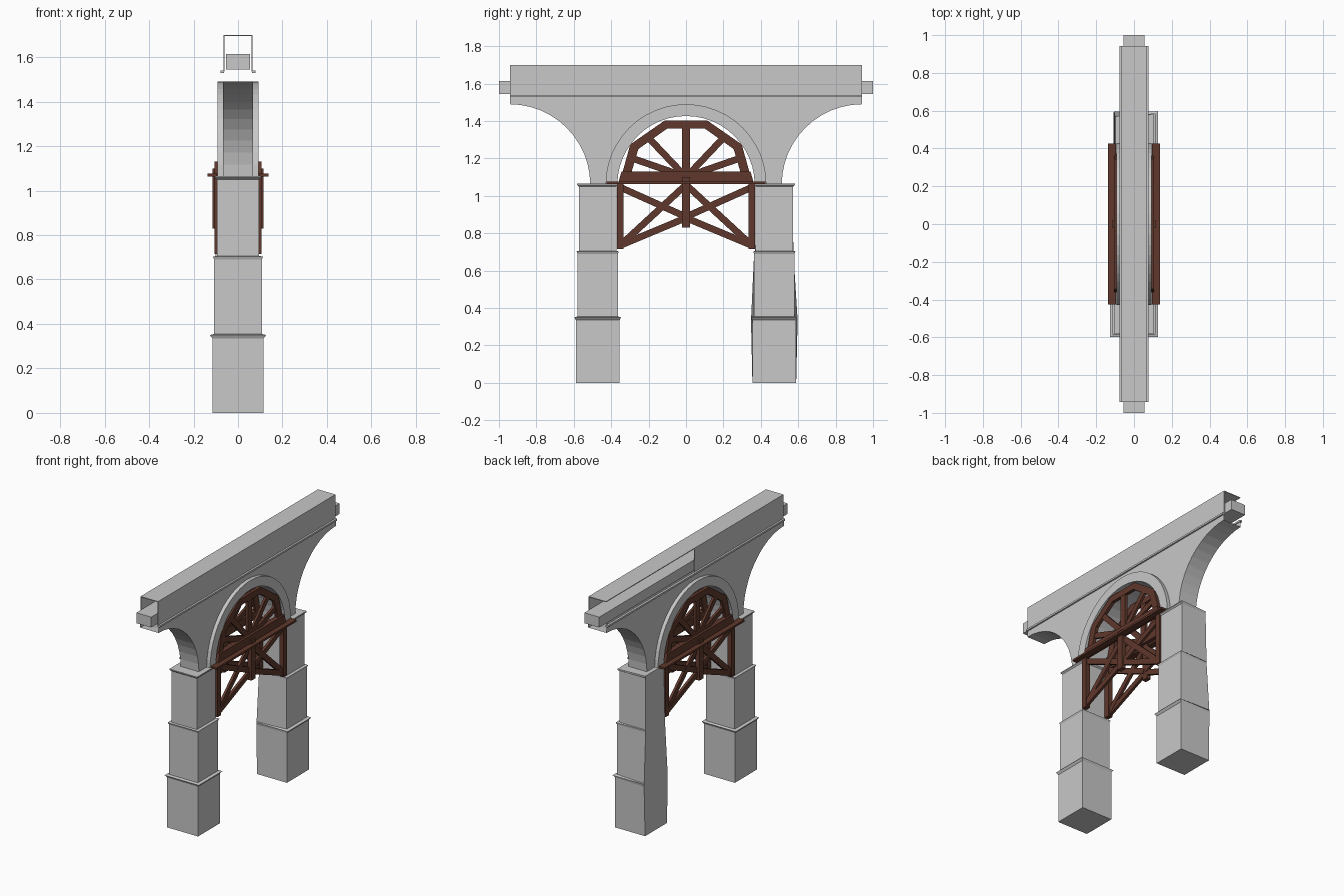
import bpy, math
from mathutils import Vector

if "Cube" in bpy.data.objects:
    bpy.data.objects.remove(bpy.data.objects["Cube"])


def material(name, rgb):
    m = bpy.data.materials.new(name)
    m.diffuse_color = (*rgb, 1)
    m.use_nodes = True
    m.node_tree.nodes["Principled BSDF"].inputs["Base Color"].default_value = m.diffuse_color
    return m


STONE = material("grey stone", (0.58, 0.58, 0.58))
WOOD = material("dark brown wood", (0.115, 0.04, 0.025))


def mesh_object(name, verts, faces, mat):
    me = bpy.data.meshes.new(name)
    me.from_pydata(verts, [], faces)
    me.materials.append(mat)
    me.update()
    ob = bpy.data.objects.new(name, me)
    bpy.context.collection.objects.link(ob)
    return ob


def box(name, x, y, z, mat):
    v = [(a, b, c) for c in z for a, b in ((x[0], y[0]), (x[1], y[0]), (x[1], y[1]), (x[0], y[1]))]
    f = [(3, 2, 1, 0), (4, 5, 6, 7)] + [(i, (i + 1) % 4, (i + 1) % 4 + 4, i + 4) for i in range(4)]
    return mesh_object(name, v, f, mat)


def strip(name, rows, mat):
    """Open surface joining successive rows of points."""
    n = len(rows[0])
    f = [(i * n + j, i * n + j + 1, (i + 1) * n + j + 1, (i + 1) * n + j)
         for i in range(len(rows) - 1) for j in range(n - 1)]
    return mesh_object(name, [p for r in rows for p in r], f, mat)


def plate(name, outline, x0, x1, mat):
    """Outline in (y, z), given thickness along x."""
    n = len(outline)
    v = [(x, y, z) for x in (x0, x1) for y, z in outline]
    f = [tuple(range(n))[::-1], tuple(range(n, 2 * n))]
    f += [(i, (i + 1) % n, (i + 1) % n + n, i + n) for i in range(n)]
    return mesh_object(name, v, f, mat)


def beam(name, a, b, width, x0, x1):
    a, b = Vector(a), Vector(b)
    d = (b - a).normalized() * width / 2
    s = Vector((-d.y, d.x))
    return plate(name, [a + s, a - s, b - s, b + s], x0, x1, WOOD)


def interp(keys, z):
    for (z0, a), (z1, b) in zip(keys, keys[1:]):
        if z <= z1:
            return a + (b - a) * (z - z0) / (z1 - z0)
    return keys[-1][1]


# Stepped piers: (height, half width x, half width y)
LEVELS = [(0, .115, .117), (.335, .115, .117), (.35, .127, .125), (.355, .107, .108),
          (.69, .107, .108), (.703, .113, .113), (.706, .095, .1), (1.05, .095, .1),
          (1.058, .103, .11), (1.065, .103, .11)]
WORN_Y = [(0, .117), (.33, .125), (.70, .102), (1.065, .098)]
WORN_X = [(0, .108), (.35, .106), (.70, .102), (1.065, .097)]


def pier(name, yc, worn):
    v, f = [], []
    for z, hx, hy in LEVELS:
        for sx, sy in ((-1, -1), (1, -1), (1, 1), (-1, 1)):
            plain = worn and sx < 0          # the back left side has lost its mouldings
            x = interp(WORN_X, z) if plain else hx
            y = interp(WORN_Y, z) if plain else hy
            v.append((sx * x, yc + sy * y, z))
    for k in range(len(LEVELS) - 1):
        f += [(4 * k + i, 4 * k + (i + 1) % 4, 4 * k + 4 + (i + 1) % 4, 4 * k + 4 + i) for i in range(4)]
    top = len(v) - 4
    f += [(3, 2, 1, 0), (top, top + 1, top + 2, top + 3)]
    mesh_object(name, v, f, STONE)


pier("front_pier", -.472, False)
pier("back_pier", .472, True)

# Arch and side walls
Z0, R_IN, R_OUT, WALL, RING, N = 1.06, .367, .43, .068, .093, 12
angles = [i * math.pi / 2 / N for i in range(N + 1)]
section = [(-WALL, R_OUT), (-RING, R_OUT), (-RING, R_IN), (RING, R_IN), (RING, R_OUT), (WALL, R_OUT)]
strip("arch_ring", [[(x, r * math.cos(t), Z0 + r * math.sin(t)) for x, r in section]
                    for t in (i * math.pi / (2 * N) for i in range(2 * N + 1))], STONE)
for sy, end in ((-1, "front"), (1, "back")):
    outer = [(sy * (.942 - R_OUT * math.cos(t)), Z0 + R_OUT * math.sin(t)) for t in angles]
    inner = [(sy * R_IN * math.cos(t), Z0 + R_IN * math.sin(t)) for t in angles]
    strip(end + "_half_arch_soffit", [[(-WALL, *p), (WALL, *p)] for p in outer], STONE)
    for sx, side in ((-1, "left"), (1, "right")):
        rows = [[(sx * WALL, *a), (sx * WALL, *b)] for a, b in zip(inner, outer)]
        rows.append([(sx * WALL, 0, 1.53), (sx * WALL, sy * .942, 1.53)])
        strip(end + "_wall_" + side, rows, STONE)

# Water channel with thin hollow cover; the back half of the left side is missing
box("channel", (-.055, .055), (-1, 1), (1.545, 1.615), STONE)
box("cover_top", (-.065, .065), (-.942, .942), (1.695, 1.70), STONE)
box("cover_right", (.06, .065), (-.942, .942), (1.535, 1.695), STONE)
box("cover_left", (-.065, -.06), (-.942, 0), (1.535, 1.695), STONE)
for s, side in ((-1, "left"), (1, "right")):
    box("ledge_" + side, sorted((s * .062, s * .078)), (-.942, .942), (1.528, 1.54), STONE)

# Timber centring on both sides
for s, side in ((-1, "left"), (1, "right")):
    def xs(a, b):
        return sorted((s * a, s * b))
    box("plank_" + side, xs(.095, .138), (-.425, .425), (1.063, 1.076), WOOD)
    plate("tie_beam_" + side, [(-.36, 1.076), (.36, 1.076), (.345, 1.13), (-.345, 1.13)], *xs(.07, .105), WOOD)
    box("upper_post_" + side, xs(.072, .09), (-.022, .022), (1.12, 1.38), WOOD)
    box("hanging_post_" + side, xs(.085, .115), (-.022, .022), (.83, 1.10), WOOD)
    rim_out = [(.352, 1.08), (.298, 1.275), (.115, 1.402)]
    rim_in = [(.305, 1.08), (.255, 1.25), (.10, 1.36)]
    rim = rim_out + [(-y, z) for y, z in rim_out[::-1]]
    rim_i = rim_in + [(-y, z) for y, z in rim_in[::-1]]
    for i in range(5):
        plate("arch_rim_" + side, [rim[i], rim[i + 1], rim_i[i + 1], rim_i[i]], *xs(.07, .092), WOOD)
    for m in (-1, 1):
        beam("long_spoke_" + side, (m * .01, 1.11), (m * .20, 1.31), .036, *xs(.073, .089))
        beam("short_spoke_" + side, (m * .04, 1.115), (m * .285, 1.20), .036, *xs(.073, .089))
        box("side_post_" + side, xs(.075, .106), sorted((m * .333, m * .37)), (.715, 1.063), WOOD)
        beam("long_brace_" + side, (m * .352, .735), (m * .005, 1.055), .036, *xs(.082, .099))
        beam("low_brace_" + side, (m * .352, .735), (m * .005, .88), .036, *xs(.084, .102))
        beam("high_brace_" + side, (m * .35, 1.045), (m * .005, .89), .036, *xs(.08, .097))
